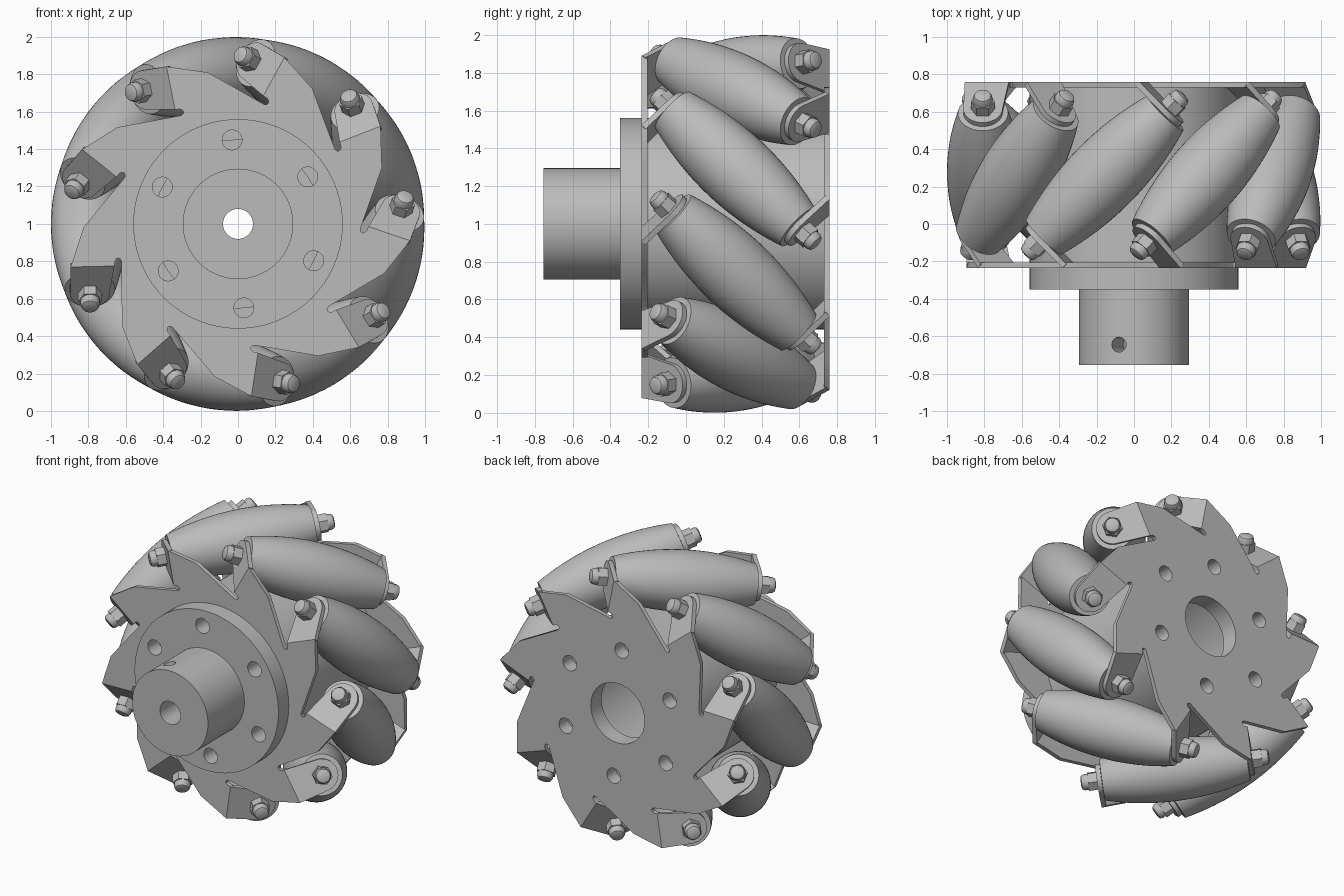
import bpy, bmesh
from math import pi, sin, cos, radians, sqrt
from mathutils import Matrix, Vector

if "Cube" in bpy.data.objects:
    bpy.data.objects.remove(bpy.data.objects["Cube"])

COUNT = 9                  # rollers around the wheel
STEP = 2 * pi / COUNT
PHASE = radians(61.3)      # angle of the first roller
MID_Y = 0.2625             # middle plane between the plates
HALF = 0.4975              # middle plane to outer plate face
THICK = 0.03               # sheet thickness
FOLD = 0.21                # fold line offset from the roller's radius

metal = bpy.data.materials.new("grey metal")
metal.use_nodes = True
metal.diffuse_color = (0.5, 0.5, 0.5, 1)
metal.node_tree.nodes["Principled BSDF"].inputs["Base Color"].default_value = (0.5, 0.5, 0.5, 1)


def finish(bm, name):
    bmesh.ops.recalc_face_normals(bm, faces=bm.faces)
    mesh = bpy.data.meshes.new(name)
    bm.to_mesh(mesh)
    bm.free()
    mesh.materials.append(metal)
    return mesh


def add(mesh, name, matrix=Matrix()):
    ob = bpy.data.objects.new(name, mesh)
    bpy.context.collection.objects.link(ob)
    ob.matrix_world = matrix
    return ob


def lathe(name, profile, segs, closed=False):
    """Revolve (radius, y) points around the y axis."""
    bm = bmesh.new()
    rings = [[bm.verts.new((r * cos(2 * pi * i / segs), y, r * sin(2 * pi * i / segs)))
              for i in range(segs)] for r, y in profile]
    pairs = list(zip(rings, rings[1:]))
    if closed:
        pairs.append((rings[-1], rings[0]))
    else:
        bm.faces.new(rings[0])
        bm.faces.new(rings[-1])
    for a, b in pairs:
        for i in range(segs):
            j = (i + 1) % segs
            bm.faces.new((a[i], a[j], b[j], b[i]))
    return finish(bm, name)


def sheet(name, points, offset):
    """Flat outline given thickness along the offset vector."""
    bm = bmesh.new()
    a = [bm.verts.new(p) for p in points]
    b = [bm.verts.new(Vector(p) + Vector(offset)) for p in points]
    bm.faces.new(a)
    bm.faces.new(b)
    for i in range(len(a)):
        j = (i + 1) % len(a)
        bm.faces.new((a[i], a[j], b[j], b[i]))
    return finish(bm, name)


def cut(target, radius, y0, y1, x=0.0, z=1.0, tilt=None):
    """Drill a round hole along y, or outward at an angle when tilt is given."""
    tool = add(lathe("cutter", [(radius, y0), (radius, y1)], 32), "cutter")
    tool.matrix_world = tilt if tilt else Matrix.Translation((x, 0, z))
    tool.hide_render = True
    mod = target.modifiers.new("hole", "BOOLEAN")
    mod.object, mod.operation, mod.solver = tool, "DIFFERENCE", "EXACT"
    bpy.context.view_layer.objects.active = target
    bpy.ops.object.modifier_apply(modifier=mod.name)
    bpy.data.objects.remove(tool)


def station(angle, back):
    """Frame of one roller: x outward, z around, y along the wheel axle."""
    return (Matrix.Translation((0, MID_Y, 1)) @ Matrix.Rotation(-angle, 4, "Y")
            @ Matrix.Rotation(pi if back else 0, 4, "X"))


# Hub, flange and hollow drum in one turned body
body = add(lathe("hub_body", [
    (0.08, -0.755), (0.295, -0.755), (0.295, -0.35), (0.56, -0.35), (0.56, 0.745),
    (0.21, 0.745), (0.21, 0.64), (0.5, 0.64), (0.5, -0.1), (0.08, -0.1)], 96, True),
    "hub_body", Matrix.Translation((0, 0, 1)))

# Toothed side plates with a slot beside every tooth
tooth = [(0.826, 0.0), (0.90, FOLD), (0.665, FOLD), (0.663, 0.185),
         (0.655, 0.172), (0.645, 0.168), (0.635, 0.172), (0.628, 0.185)]
outline = []
for k in range(COUNT):
    c, s = cos(k * STEP), sin(k * STEP)
    outline += [(n * c - u * s, -HALF, n * s + u * c) for n, u in tooth]
plates = [add(sheet(name, outline, (0, THICK, 0)), name, station(PHASE, back))
          for name, back in (("front_plate", False), ("back_plate", True))]
cut(plates[0], 0.45, -0.5, 0.2)
cut(plates[1], 0.21, 0.5, 1.0)

# Bolt holes through the flange and the back plate, and the set screw hole
for k in range(6):
    a = radians(94 + 60 * k)
    x, z = 0.45 * cos(a), 1 + 0.45 * sin(a)
    cut(body, 0.053, -0.5, -0.15, x, z)
    cut(body, 0.053, 0.66, 0.9, x, z)
    cut(plates[1], 0.053, 0.6, 0.9, x, z)
screw_dir = Matrix.Translation((0, -0.645, 1)) @ Matrix.Rotation(radians(-16), 4, "Y") \
    @ Matrix.Rotation(pi / 2, 4, "X")
cut(body, 0.04, 0.04, 0.5, tilt=screw_dir)

# Bent tab: leaves the plate at 45 degrees and ends round
D = 1 / sqrt(2)
flat = [(0.665, 0.0), (0.90, 0.0)]
flat += [(0.8 + 0.105 * cos(pi * i / 16), 0.203 + 0.105 * sin(pi * i / 16)) for i in range(17)]
tab_mesh = sheet("tab", [(n, -HALF + v * D, FOLD + v * D) for n, v in flat],
                 (0, THICK * D, -THICK * D))

# Barrel roller whose bulge follows the wheel's rim
L = 0.468
barrel = []
for i in range(-12, 13):
    t = L * i / 12
    barrel.append((0.2 - 0.066 * (t / L) ** 2, t))
roller_mesh = lathe("roller", barrel, 48)

# Lock nut: hexagon with a domed collar
nut_mesh = lathe("nut", [(0.064, 0.495), (0.064, 0.56)], 6)
collar_mesh = lathe("nut_collar", [(0.052, 0.55), (0.052, 0.583), (0.044, 0.6), (0.03, 0.606)], 24)

axle = Matrix.Translation((0.8, 0, 0)) @ Matrix.Rotation(radians(135), 4, "X")
for k in range(COUNT):
    angle = PHASE + k * STEP
    add(roller_mesh, f"roller_{k + 1}", station(angle, False) @ axle)
    for side, back in (("front", False), ("back", True)):
        place = station(angle, back)
        add(tab_mesh, f"{side}_tab_{k + 1}", place)
        add(nut_mesh, f"{side}_nut_{k + 1}", place @ axle)
        add(collar_mesh, f"{side}_nut_collar_{k + 1}", place @ axle)

# Smooth the turned parts and keep their edges sharp
bpy.ops.object.select_all(action="DESELECT")
for ob in bpy.context.collection.objects:
    if ob.type == "MESH" and ob.name.startswith(("hub", "roller", "front", "back")):
        ob.select_set(True)
        bpy.context.view_layer.objects.active = ob
bpy.ops.object.shade_smooth_by_angle(angle=radians(30))
